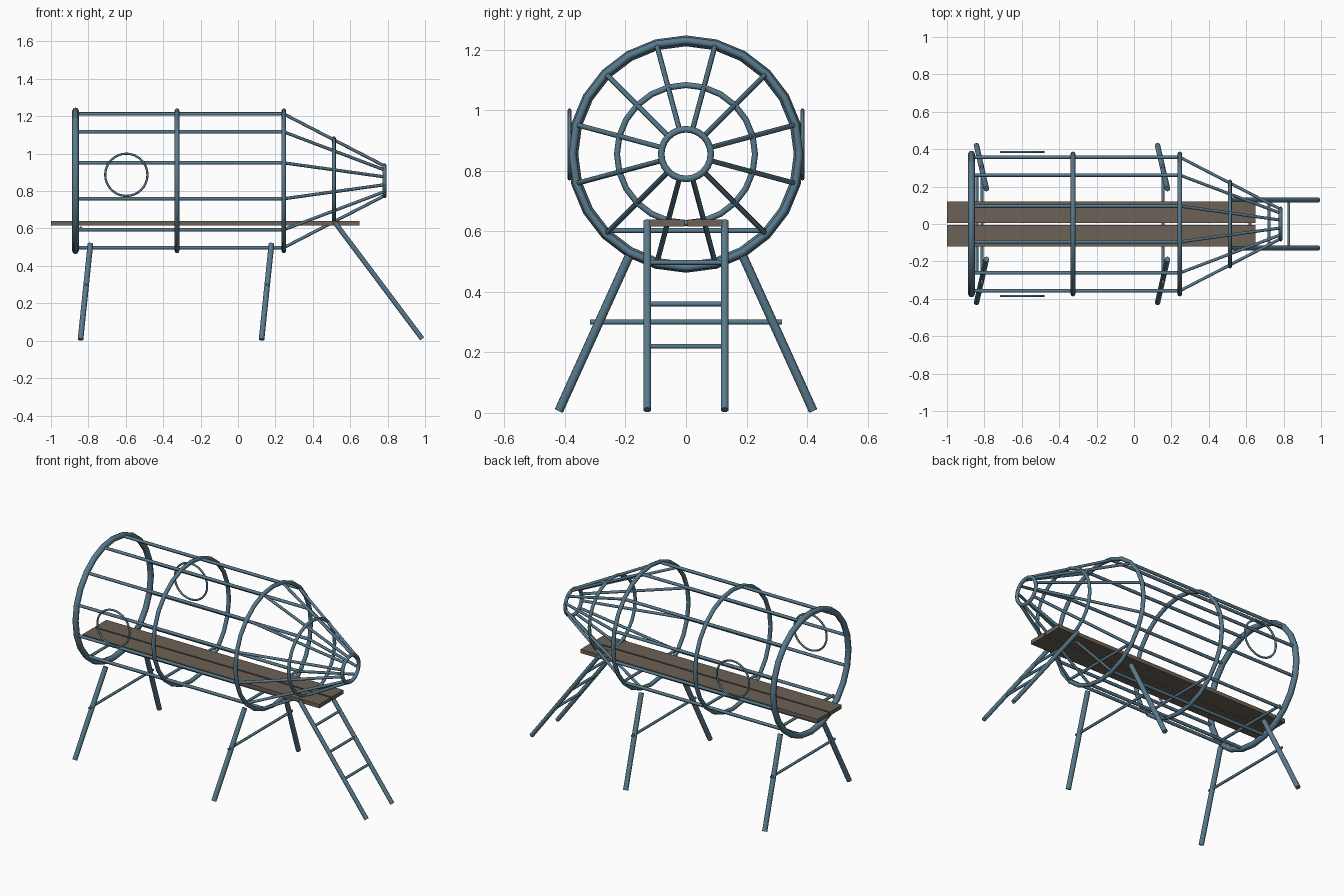
import bpy, math
from mathutils import Vector

if "Cube" in bpy.data.objects:
    bpy.data.objects.remove(bpy.data.objects["Cube"])

def material(name, col):
    m = bpy.data.materials.new(name)
    m.diffuse_color = (*col, 1)
    m.use_nodes = True
    m.node_tree.nodes["Principled BSDF"].inputs["Base Color"].default_value = m.diffuse_color
    return m

STEEL = material("blue_steel", (0.10, 0.195, 0.265))
WOOD = material("brown_plank", (0.15, 0.122, 0.092))
CZ = 0.855  # height of the barrel axis

def finish(name, mat, smooth=True):
    o = bpy.context.object
    o.name = name
    o.data.materials.append(mat)
    if smooth:
        bpy.ops.object.shade_smooth_by_angle(angle=math.radians(50))
    return o

def rod(name, a, b, r):
    a, b = Vector(a), Vector(b)
    d = b - a
    bpy.ops.mesh.primitive_cylinder_add(
        vertices=10, radius=r, depth=d.length, location=(a + b) / 2,
        rotation=d.to_track_quat('Z', 'Y').to_euler())
    return finish(name, STEEL)

def ring(name, loc, rot, major, minor, seg=24):
    bpy.ops.mesh.primitive_torus_add(
        major_segments=seg, minor_segments=8, major_radius=major,
        minor_radius=minor, location=loc, rotation=rot)
    return finish(name, STEEL)

# Barrel hoops and tapering nose hoops: x, radius, tube radius
for i, (x, R, r) in enumerate([(-0.869, 0.374, 0.018), (-0.326, 0.375, 0.0125),
                               (0.245, 0.375, 0.0125), (0.513, 0.228, 0.010),
                               (0.783, 0.082, 0.011)]):
    ring(f"hoop_{i + 1}", (x, 0, CZ), (0, math.pi / 2, 0), R, r)

# Long bars and nose bars
for k in range(12):
    a = math.radians(15 + 30 * k)
    s, c = math.sin(a), math.cos(a)
    p = (0.245, 0.370 * s, CZ + 0.370 * c)
    rod(f"long_bar_{k + 1}", (-0.869, p[1], p[2]), p, 0.0095)
    rod(f"nose_bar_{k + 1}", p, (0.783, 0.082 * s, CZ + 0.082 * c), 0.0085)

# Round side windows
for side, y in (("front", -0.385), ("back", 0.385)):
    ring(f"{side}_window_ring", (-0.597, y, 0.887), (math.pi / 2, 0, 0), 0.113, 0.006, 32)

# Floor planks and their cross supports
for side, y in (("front", -0.0625), ("back", 0.0625)):
    bpy.ops.mesh.primitive_cube_add(size=1, location=(-0.175, y, 0.627))
    bpy.context.object.scale = (1.65, 0.115, 0.024)
    bpy.ops.object.transform_apply(location=False, rotation=False, scale=True)
    finish(f"{side}_plank", WOOD, False)
for i, x in enumerate((-0.84, -0.326, 0.245)):
    rod(f"plank_support_{i + 1}", (x, -0.265, 0.602), (x, 0.265, 0.602), 0.0085)

# Splayed legs with a brace per pair
for pair, x in (("tail", -0.842), ("middle", 0.126)):
    for side, s in (("front", -1), ("back", 1)):
        rod(f"{pair}_{side}_leg", (x, s * 0.42, 0.007), (x + 0.053, s * 0.188, 0.518), 0.015)
    rod(f"{pair}_leg_brace", (x + 0.029, -0.317, 0.3), (x + 0.029, 0.317, 0.3), 0.008)

# Ladder under the nose
top, foot = Vector((0.518, 0, 0.632)), Vector((0.985, 0, 0.01))
for side, y in (("front", -0.128), ("back", 0.128)):
    off = Vector((0, y, 0))
    rod(f"{side}_ladder_rail", top + off, foot + off, 0.013)
for i, z in enumerate((0.22, 0.36, 0.497)):
    p = top.lerp(foot, (top.z - z) / (top.z - foot.z))
    rod(f"ladder_rung_{i + 1}", (p.x, -0.128, z), (p.x, 0.128, z), 0.008)
